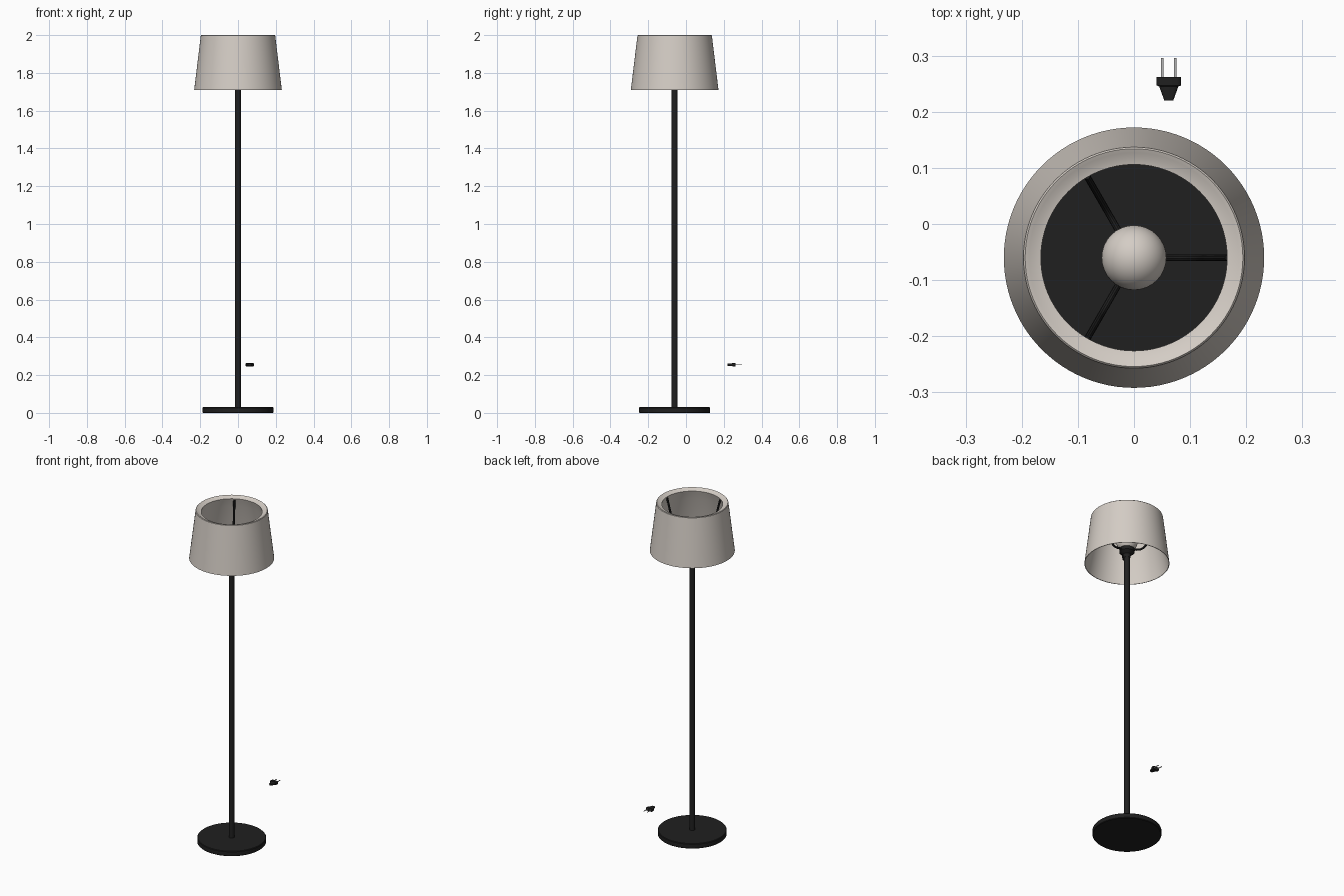
import bpy, bmesh, math
from mathutils import Matrix, Vector

cube = bpy.data.objects.get("Cube")
if cube:
    bpy.data.objects.remove(cube)

AXIS = Vector((0, -0.06, 0))  # vertical axis of the lamp


def material(name, rgb):
    m = bpy.data.materials.new(name)
    m.use_nodes = True
    m.diffuse_color = (*rgb, 1)
    m.node_tree.nodes["Principled BSDF"].inputs["Base Color"].default_value = (*rgb, 1)
    return m


BLACK = material("matte black", (0.014, 0.014, 0.014))
LINEN = material("warm linen", (0.66, 0.61, 0.56))
STEEL = material("pin steel", (0.5, 0.5, 0.5))


def finish(obj, mat, angle=35):
    obj.data.materials.clear()
    obj.data.materials.append(mat)
    bpy.ops.object.select_all(action="DESELECT")
    obj.select_set(True)
    bpy.context.view_layer.objects.active = obj
    bpy.ops.object.shade_smooth_by_angle(angle=math.radians(angle))
    return obj


def add_mesh(name, bm, mat, location):
    bmesh.ops.remove_doubles(bm, verts=bm.verts, dist=1e-5)
    bmesh.ops.recalc_face_normals(bm, faces=bm.faces)
    mesh = bpy.data.meshes.new(name)
    bm.to_mesh(mesh)
    bm.free()
    obj = bpy.data.objects.new(name, mesh)
    obj.location = location
    bpy.context.collection.objects.link(obj)
    return finish(obj, mat)


def lathe(name, profile, mat, closed=False, steps=64):
    """Spin (radius, height) points around the lamp axis."""
    bm = bmesh.new()
    verts = [bm.verts.new((r, 0, z)) for r, z in profile]
    pairs = list(zip(verts, verts[1:]))
    if closed:
        pairs.append((verts[-1], verts[0]))
    edges = [bm.edges.new(p) for p in pairs]
    bmesh.ops.spin(bm, geom=verts + edges, cent=(0, 0, 0), axis=(0, 0, 1),
                   angle=math.tau, steps=steps)
    return add_mesh(name, bm, mat, AXIS)


# Base, pole and the socket that widens under the bulb
lathe("base", [(0, 0), (0.185, 0), (0.188, 0.003), (0.188, 0.027),
               (0.185, 0.03), (0, 0.03)], BLACK, steps=96)
lathe("pole", [(0, 0.03), (0.016, 0.03), (0.016, 1.76), (0, 1.76)], BLACK, steps=32)
lathe("socket", [(0, 1.745), (0.018, 1.745), (0.022, 1.765), (0.042, 1.78),
                 (0.042, 1.8), (0.028, 1.81), (0, 1.81)], BLACK, steps=32)

# Shade: closed wall with a thick, slightly sunken top rim
lathe("shade", [(0.232, 1.71), (0.1985, 1.985), (0.197, 1.997), (0.194, 2.0),
                (0.187, 1.997), (0.178, 1.992), (0.166, 1.989), (0.169, 1.978),
                (0.185, 1.935), (0.229, 1.71)], LINEN, closed=True, steps=96)

# Round bulb
bm = bmesh.new()
bmesh.ops.create_uvsphere(bm, u_segments=32, v_segments=20, radius=0.058)
add_mesh("bulb", bm, LINEN, AXIS + Vector((0, 0, 1.845)))

# Three curved arms that carry the shade
for i in range(3):
    curve = bpy.data.curves.new("shade_arm", "CURVE")
    curve.dimensions = "3D"
    curve.bevel_depth = 0.006
    curve.bevel_resolution = 3
    curve.use_fill_caps = True
    spline = curve.splines.new("BEZIER")
    points = [(0.03, 1.79), (0.095, 1.79), (0.135, 1.87), (0.168, 1.982)]
    spline.bezier_points.add(len(points) - 1)
    for bp, (r, z) in zip(spline.bezier_points, points):
        bp.co = (r, 0, z)
        bp.handle_left_type = bp.handle_right_type = "AUTO"
    arm = bpy.data.objects.new(f"shade_arm_{i + 1}", curve)
    arm.location = AXIS
    arm.rotation_euler.z = i * math.tau / 3
    bpy.context.collection.objects.link(arm)
    bpy.ops.object.select_all(action="DESELECT")
    arm.select_set(True)
    bpy.context.view_layer.objects.active = arm
    bpy.ops.object.convert(target="MESH")
    finish(bpy.context.view_layer.objects.active, BLACK)

# Plug body: rounded sections lofted along y (y, half width, half height)
PLUG = Vector((0.062, 0, 0.255))
bm = bmesh.new()
rings = []
for y, w, h in [(0.22, 0.008, 0.006), (0.245, 0.017, 0.008), (0.247, 0.022, 0.01),
                (0.262, 0.022, 0.01)]:
    ring = []
    for k in range(24):
        a = math.tau * k / 24
        c, s = math.cos(a), math.sin(a)
        ring.append(bm.verts.new((math.copysign(abs(c) ** 0.5, c) * w, y,
                                  math.copysign(abs(s) ** 0.5, s) * h)))
    rings.append(ring)
for lower, upper in zip(rings, rings[1:]):
    for k in range(24):
        n = (k + 1) % 24
        bm.faces.new((lower[k], lower[n], upper[n], upper[k]))
bm.faces.new(rings[0])
bm.faces.new(rings[-1])
add_mesh("plug_body", bm, BLACK, PLUG)

# Plug pins
for side, name in ((1, "left"), (-1, "right")):
    bm = bmesh.new()
    bmesh.ops.create_cone(bm, cap_ends=True, segments=16, radius1=0.0024,
                          radius2=0.0024, depth=0.04,
                          matrix=Matrix.Rotation(math.pi / 2, 4, "X"))
    add_mesh(f"plug_pin_{name}", bm, STEEL, PLUG + Vector((side * 0.0115, 0.276, 0)))
